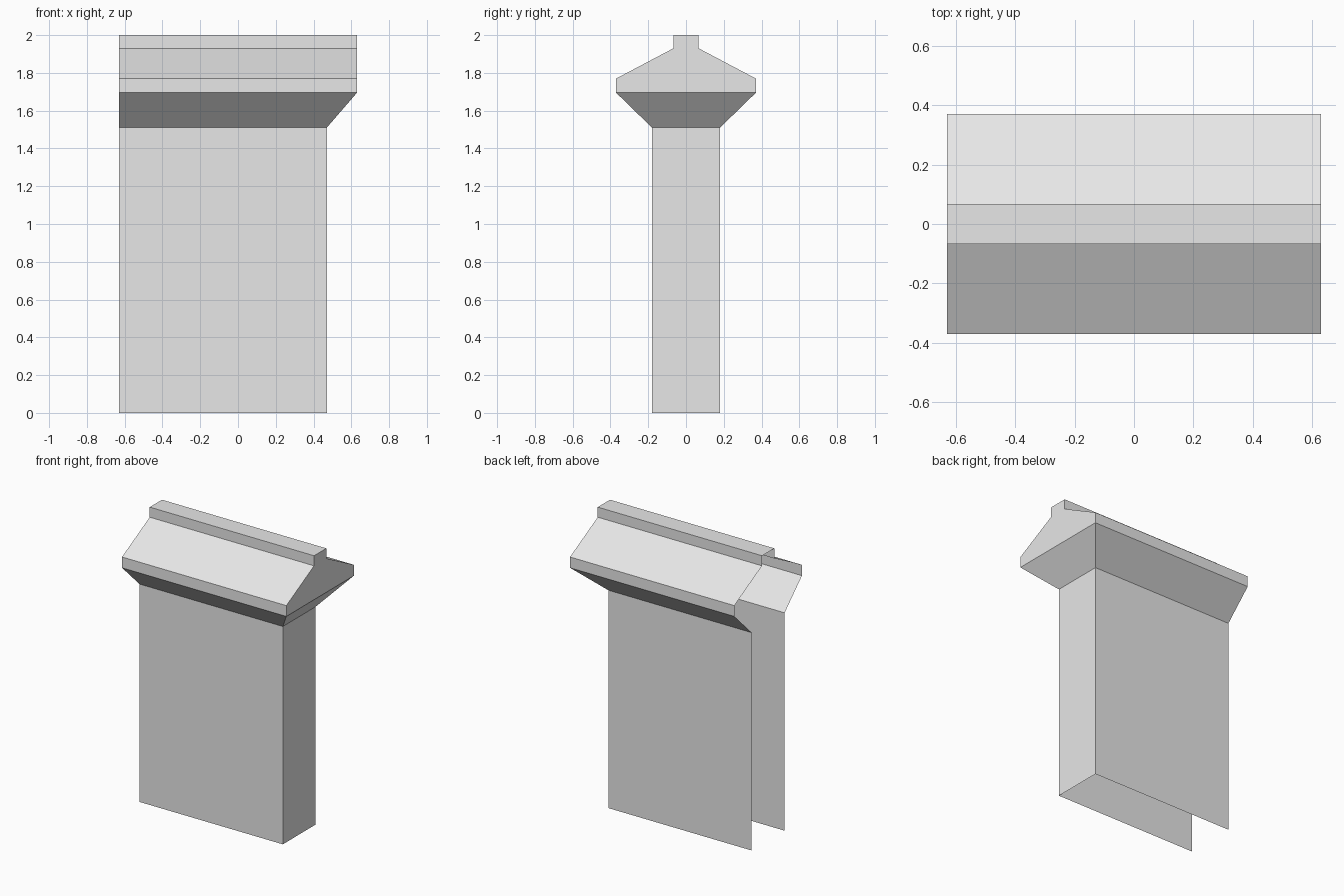
import bpy
import bmesh

cube = bpy.data.objects.get("Cube")
if cube:
    bpy.data.objects.remove(cube, do_unlink=True)

stone = bpy.data.materials.new("stone_grey")
stone.use_nodes = True
colour = (0.8, 0.8, 0.8, 1.0)
stone.diffuse_color = colour
stone.node_tree.nodes["Principled BSDF"].inputs["Base Color"].default_value = colour

OPEN_X = -0.63   # the end that is left open
WALL_X = 0.47    # closed end of the wall
CAP_X = 0.63     # closed end of the coping


def shell(name, half, roof=False):
    """Thin shell from a half profile of (end x, half depth, height), bottom to top.
    Front, back and closed end are built; the open end and underside stay open."""
    bm = bmesh.new()
    # Full outline: up the back, then down the front
    outline = half + [(x, -y, z) for x, y, z in reversed(half)]
    near = [bm.verts.new(p) for p in outline]
    far = [bm.verts.new((OPEN_X, y, z)) for _, y, z in outline]
    for i in range(len(outline) - 1):
        if i == len(half) - 1 and not roof:
            continue
        bm.faces.new((near[i], near[i + 1], far[i + 1], far[i]))
    bm.faces.new(list(reversed(near)))   # closed end
    mesh = bpy.data.meshes.new(name)
    bm.normal_update()
    bm.to_mesh(mesh)
    bm.free()
    # Make the windings consistent and facing outward (+y on the back wall)
    bm = bmesh.new()
    bm.from_mesh(mesh)
    bmesh.ops.recalc_face_normals(bm, faces=bm.faces)
    bm.normal_update()
    if sum(f.normal.dot(f.calc_center_median()) * abs(f.normal.y) for f in bm.faces) < 0:
        bmesh.ops.reverse_faces(bm, faces=bm.faces)
    bm.to_mesh(mesh)
    bm.free()
    mesh.materials.append(stone)
    obj = bpy.data.objects.new(name, mesh)
    bpy.context.collection.objects.link(obj)
    return obj


# Tall hollow wall
shell("wall", [(WALL_X, 0.18, 0.0), (WALL_X, 0.18, 1.51)])

# Flared band that widens to the coping, mitred at the closed end
shell("flared_band", [(WALL_X, 0.18, 1.51), (CAP_X, 0.37, 1.695)])

# Sloped coping with eave edge and raised ridge
shell("coping", [(CAP_X, 0.37, 1.695), (CAP_X, 0.37, 1.77),
                 (CAP_X, 0.067, 1.93), (CAP_X, 0.067, 2.0)], roof=True)
